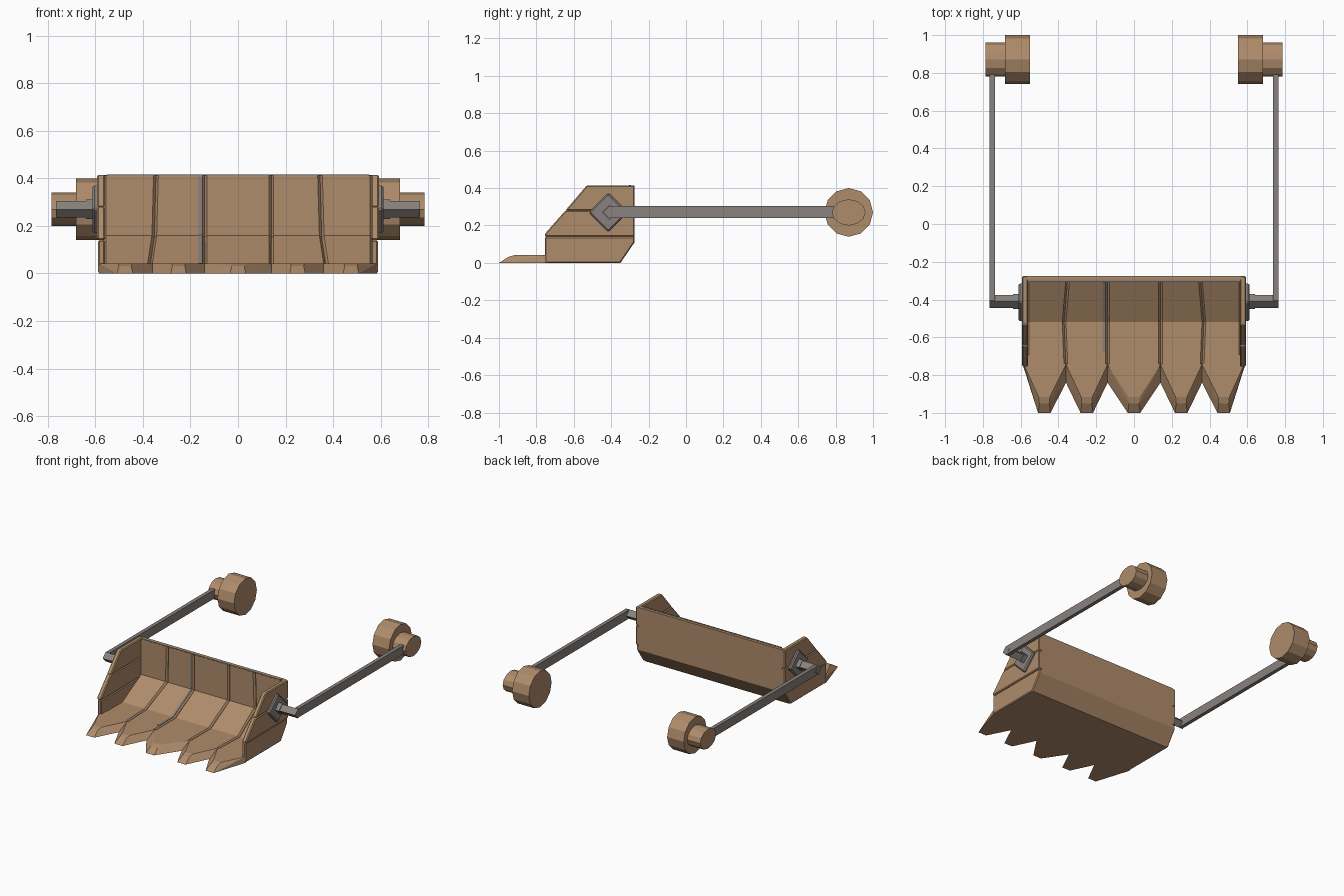
import bpy, bmesh, math

if "Cube" in bpy.data.objects:
    bpy.data.objects.remove(bpy.data.objects["Cube"])


def material(name, rgb):
    m = bpy.data.materials.new(name)
    m.diffuse_color = (*rgb, 1)
    m.use_nodes = True
    m.node_tree.nodes["Principled BSDF"].inputs["Base Color"].default_value = m.diffuse_color
    return m


TAN = material("tan_paint", (0.43, 0.262, 0.146))
STEEL = material("worn_steel", (0.25, 0.225, 0.21))


def finish(name, bm, mat, mirror=False, bevel=0):
    bmesh.ops.recalc_face_normals(bm, faces=bm.faces)
    me = bpy.data.meshes.new(name)
    bm.to_mesh(me)
    bm.free()
    me.materials.append(mat)
    ob = bpy.data.objects.new(name, me)
    bpy.context.collection.objects.link(ob)
    if bevel:
        b = ob.modifiers.new("bevel", 'BEVEL')
        b.width, b.segments = bevel, 1
    if mirror:
        ob.modifiers.new("mirror", 'MIRROR')
    return ob


def extrude_x(name, profile, x0, x1, mat, mirror=False, bevel=0):
    """Extrude a (y, z) profile along x."""
    bm = bmesh.new()
    a = [bm.verts.new((x0, y, z)) for y, z in profile]
    b = [bm.verts.new((x1, y, z)) for y, z in profile]
    bm.faces.new(a)
    bm.faces.new(b[::-1])
    n = len(profile)
    for i in range(n):
        j = (i + 1) % n
        bm.faces.new((a[i], b[i], b[j], a[j]))
    return finish(name, bm, mat, mirror, bevel)


def ngon(y, z, ry, rz, n):
    return [(y + ry * math.cos(2 * math.pi * i / n),
             z + rz * math.sin(2 * math.pi * i / n)) for i in range(n)]


# bucket shell: bottom, back and backing of the inner panels
extrude_x("bucket_shell",
          [(-.755, 0), (-.35, 0), (-.275, .11), (-.275, .415), (-.295, .415),
           (-.295, .15), (-.52, .03), (-.755, .03)], -.57, .57, TAN)

# side plates, three stacked slabs each
slabs = {
    "side_plate_lower": [(-.755, 0), (-.35, 0), (-.275, .11), (-.275, .14), (-.755, .14)],
    "side_plate_middle": [(-.755, .14), (-.275, .14), (-.275, .28), (-.645, .28), (-.755, .155)],
    "side_plate_upper": [(-.645, .28), (-.275, .28), (-.275, .415), (-.53, .415)],
}
for name, prof in slabs.items():
    lower = name.endswith("lower")
    extrude_x(name, prof, .56, .588 if lower else .593, TAN, True, .006)

# inner panels with chamfered seams: (y, z, inner seam x, outer seam x)
stations = [(-.307, .412, .14, .345), (-.307, .16, .14, .352),
            (-.52, .042, .14, .37), (-.757, .042, .14, .36)]
sinks = [(.012, 0), (.012, -.01), (.003, -.012), (0, -.012)]
for k in range(5):
    bm = bmesh.new()
    rows = []
    for (y, z, s, t), (dy, dz) in zip(stations, sinks):
        seams = [-.565, -t, -s, s, t, .565]
        l, r = seams[k], seams[k + 1]
        pts = [(l, y + dy, z + dz), (l + .01, y, z), (r - .01, y, z), (r, y + dy, z + dz)]
        rows.append([bm.verts.new(p) for p in pts])
    for p, q in zip(rows, rows[1:]):
        for i in range(3):
            bm.faces.new((p[i], p[i + 1], q[i + 1], q[i]))
    bm.faces.new(rows[0])
    bm.faces.new(rows[-1][::-1])
    # solid underside so the panel is closed
    for p, q in zip(rows, rows[1:]):
        bm.faces.new((p[3], p[0], q[0], q[3]))
    finish(f"inner_panel_{k + 1}", bm, TAN)

# digging teeth
seams = [-.585, -.36, -.14, .14, .36, .585]
tips = [-.475, -.25, 0, .25, .475]
for k, tip in enumerate(tips):
    l, r = seams[k], seams[k + 1]
    yl = -.757 if k == 0 else -.84
    yr = -.757 if k == 4 else -.84
    pts = []
    for side, x, y in ((-1, l, yl), (1, r, yr)):
        pts += [(x, -.74, 0), (x, y, 0), (tip + side * .033, -1, 0),
                (x, -.74, .042), (x - side * .006, max(y + .07, -.757), .042),
                (tip + side * .03, -.915, .042), (tip + side * .026, -.95, .032)]
    bm = bmesh.new()
    for p in pts:
        bm.verts.new(p)
    bmesh.ops.convex_hull(bm, input=bm.verts)
    bmesh.ops.dissolve_limit(bm, angle_limit=.02, verts=bm.verts, edges=bm.edges)
    finish(f"tooth_{k + 1}", bm, TAN)

# worn steel streak beside one seam and along the back wall's upper rim
extrude_x("worn_seam",
          [(-.309, .405), (-.309, .162), (-.52, .0445), (-.68, .0445), (-.68, .040),
           (-.518, .040), (-.304, .158), (-.304, .405)], -.166, -.150, STEEL)
extrude_x("worn_rim", [(-.306, .411), (-.294, .411), (-.294, .417), (-.306, .417)],
          -.55, .55, STEEL)

# pivot plates, collars and cross pins
extrude_x("pivot_plate", ngon(-.415, .27, .105, .105, 4), .58, .611, STEEL, True, .008)
extrude_x("pivot_collar", ngon(-.41, .27, .04, .04, 4), .605, .64, STEEL, True)
extrude_x("cross_pin", ngon(-.41, .27, .034, .034, 4), .61, .765, STEEL, True)

# long lift arms
extrude_x("lift_arm", [(-.405, .24), (.80, .24), (.80, .303), (-.405, .303)],
          .737, .764, STEEL, True)

# rear drums and their outer hubs
extrude_x("rear_drum", ngon(.87, .27, .13, .13, 12), .55, .682, TAN, True)
extrude_x("drum_hub", ngon(.87, .27, .09, .07, 12), .675, .785, TAN, True)
